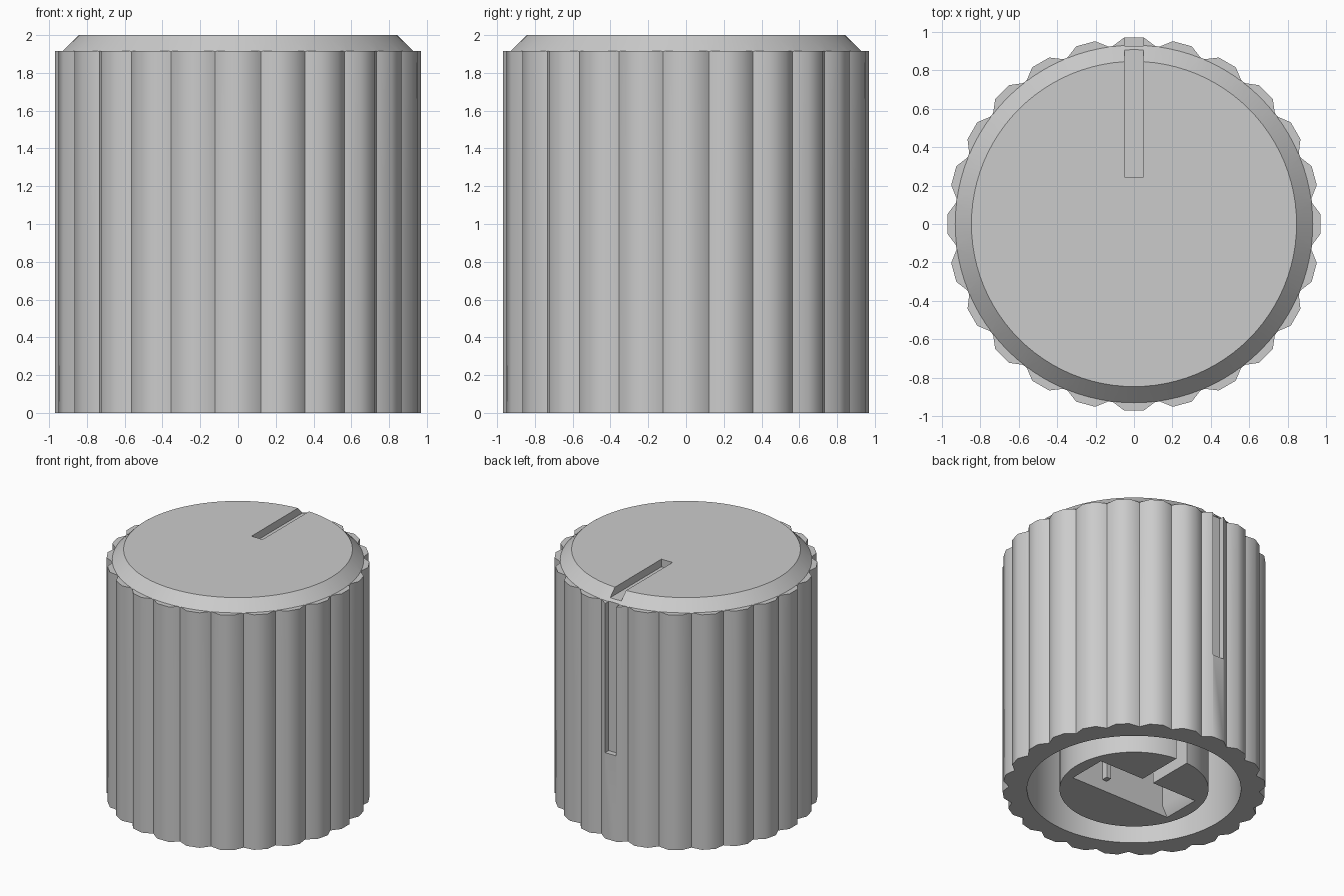
import bpy, bmesh, math
from mathutils import Matrix, Vector

old = bpy.data.objects.get("Cube")
if old:
    bpy.data.objects.remove(old, do_unlink=True)

# One plain grey plastic
plastic = bpy.data.materials.new("grey_plastic")
plastic.use_nodes = True
GREY = (0.6, 0.6, 0.6, 1)
plastic.diffuse_color = GREY
plastic.node_tree.nodes["Principled BSDF"].inputs["Base Color"].default_value = GREY


def finish(name, bm):
    bmesh.ops.recalc_face_normals(bm, faces=bm.faces)
    mesh = bpy.data.meshes.new(name)
    bm.to_mesh(mesh)
    bm.free()
    mesh.materials.append(plastic)
    obj = bpy.data.objects.new(name, mesh)
    bpy.context.collection.objects.link(obj)
    return obj


def prism(name, points, z0, z1):
    bm = bmesh.new()
    face = bm.faces.new([bm.verts.new((x, y, z0)) for x, y in points])
    top = bmesh.ops.extrude_face_region(bm, geom=[face])["geom"]
    verts = [v for v in top if isinstance(v, bmesh.types.BMVert)]
    bmesh.ops.translate(bm, vec=(0, 0, z1 - z0), verts=verts)
    return finish(name, bm)


def box(name, x0, x1, y0, y1, z0, z1):
    return prism(name, [(x0, y0), (x1, y0), (x1, y1), (x0, y1)], z0, z1)


def cone(name, r0, r1, z0, z1, sides=96):
    bm = bmesh.new()
    bmesh.ops.create_cone(bm, cap_ends=True, segments=sides, radius1=r0, radius2=r1,
                          depth=z1 - z0, matrix=Matrix.Translation((0, 0, (z0 + z1) / 2)))
    return finish(name, bm)


def combine(target, tool, operation):
    mod = target.modifiers.new(tool.name, "BOOLEAN")
    mod.operation, mod.solver, mod.object = operation, "EXACT", tool
    bpy.context.view_layer.objects.active = target
    bpy.ops.object.modifier_apply(modifier=mod.name)
    bpy.data.objects.remove(tool, do_unlink=True)


# Fluted grip: each ridge has a flat crest between two valleys
RIDGES = 24
outline = []
for i in range(RIDGES):
    for offset, radius in ((-7.5, 0.925), (-3, 0.971), (3, 0.971)):
        a = math.radians(i * 360 / RIDGES + offset)
        outline.append((radius * math.cos(a), radius * math.sin(a)))
knob = prism("knob_body", outline, 0, 1.915)

# Bevelled cap
combine(knob, cone("cap", 0.932, 0.845, 1.912, 2.0), "UNION")

# Pointer groove across the top and down the back
combine(knob, box("top_groove", -0.05, 0.05, 0.245, 1.2, 1.938, 2.1), "DIFFERENCE")
combine(knob, box("side_groove", -0.05, 0.05, 0.925, 1.2, 0.7, 1.93), "DIFFERENCE")

# Hollow underside
combine(knob, cone("cavity", 0.79, 0.79, -0.1, 1.6), "DIFFERENCE")

# Central post with a flared cross slot and a split to the back
post = cone("shaft_post", 0.55, 0.55, 0, 1.7)
slot = box("shaft_slot", -0.41, 0.41, -0.16, 0.16, -0.1, 1.2)
combine(post, slot, "DIFFERENCE")
flare = box("slot_flare", -0.455, 0.455, -0.16, 0.16, 0, 0.08)
for v in flare.data.vertices:
    if v.co.z > 0.05:
        v.co.x *= 0.9
    else:
        v.co.z = -0.001
combine(post, flare, "DIFFERENCE")
combine(post, box("post_split", -0.05, 0.05, 0.1, 0.7, -0.1, 1.2), "DIFFERENCE")
grip_rib = box("grip_rib", 0.13, 0.17, -0.17, -0.11, 0.09, 1.2)

# Smooth flutes and round walls, sharp rims and valleys
for obj in (knob, post, grip_rib):
    bpy.ops.object.select_all(action="DESELECT")
    obj.select_set(True)
    bpy.context.view_layer.objects.active = obj
    bpy.ops.object.shade_smooth_by_angle(angle=math.radians(38))
